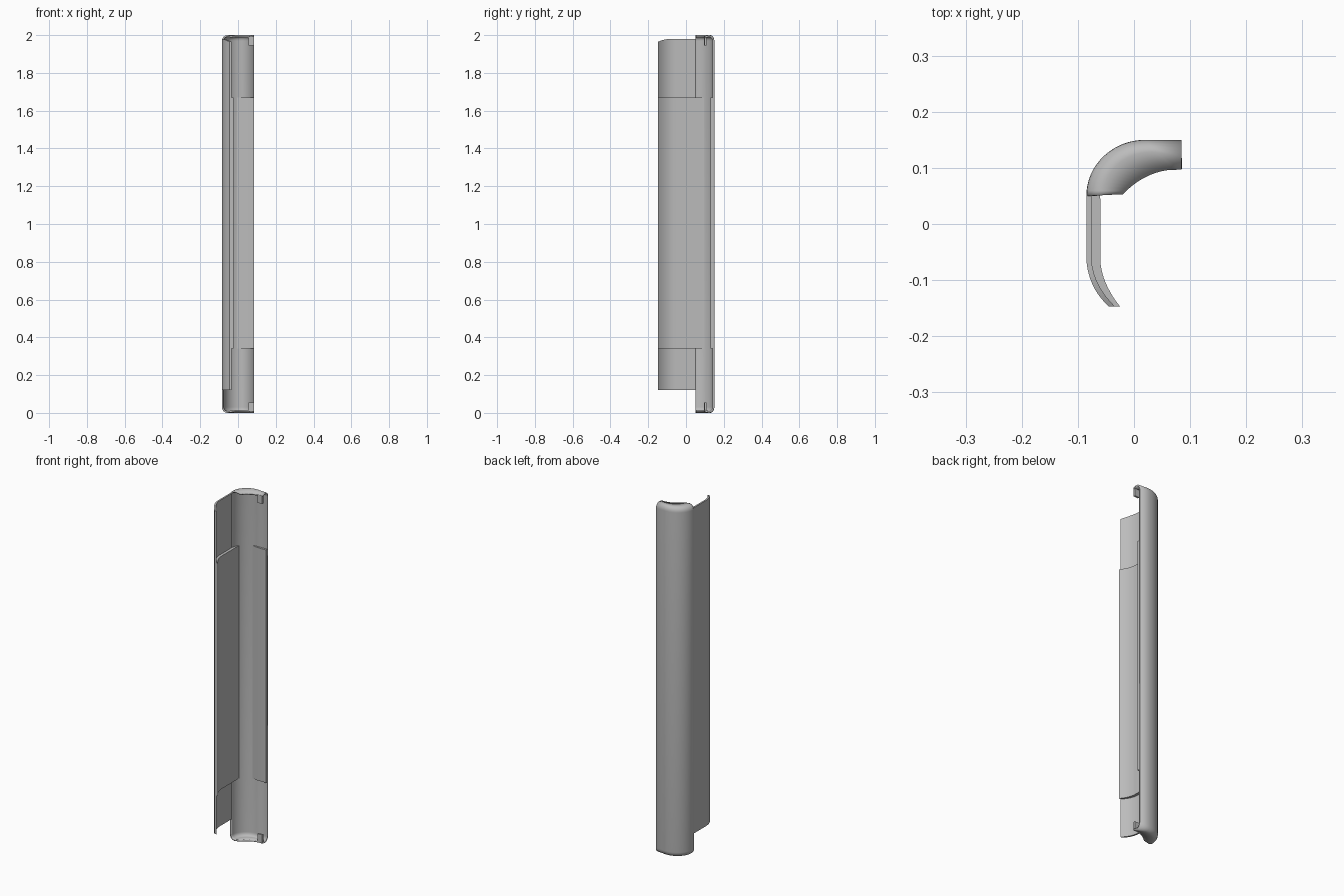
import bpy, bmesh, math
from mathutils import Vector

cube = bpy.data.objects.get("Cube")
if cube:
    bpy.data.objects.remove(cube, do_unlink=True)

grey = bpy.data.materials.new("plain grey")
grey.use_nodes = True
COLOUR = (0.5, 0.5, 0.5, 1)
grey.diffuse_color = COLOUR
grey.node_tree.nodes["Principled BSDF"].inputs["Base Color"].default_value = COLOUR


def add_object(name, bm, angle=35):
    mesh = bpy.data.meshes.new(name)
    bm.to_mesh(mesh)
    bm.free()
    mesh.materials.append(grey)
    ob = bpy.data.objects.new(name, mesh)
    bpy.context.collection.objects.link(ob)
    bpy.ops.object.select_all(action='DESELECT')
    ob.select_set(True)
    bpy.context.view_layer.objects.active = ob
    bpy.ops.object.shade_smooth_by_angle(angle=math.radians(angle))
    return ob


def band(name, outer, inner, z0, z1):
    """Upright band between two matching paths; z1 may depend on y."""
    bm = bmesh.new()
    rings = []
    for o, i in zip(outer, inner):
        rings.append([bm.verts.new((p[0], p[1], z)) for p, z in
                      ((o, z0), (o, z1(o[1])), (i, z1(i[1])), (i, z0))])
    for a, b in zip(rings, rings[1:]):
        for k in range(4):
            n = (k + 1) % 4
            bm.faces.new((a[k], a[n], b[n], b[k]))
    bm.faces.new(rings[0])
    bm.faces.new(rings[-1][::-1])
    bmesh.ops.recalc_face_normals(bm, faces=bm.faces)
    return add_object(name, bm)


def arc(angle, inset=0.0):
    a = math.radians(angle)
    return (0.02 + (0.105 - inset) * math.cos(a), 0.05 + (0.1 - inset) * math.sin(a))


def bezier(p, steps):
    pts = []
    for s in range(steps + 1):
        t = s / steps
        pts.append(tuple((1 - t) ** 2 * a + 2 * t * (1 - t) * b + t * t * c
                         for a, b, c in zip(*p)))
    return pts


# Rounded back shell with a curled cap at both ends
STEPS = 16
outline = [arc(180 - 90 * s / STEPS) for s in range(STEPS + 1)] + [(0.085, 0.15)]
cap_edge = bezier([(-0.02, 0.053), (0.02, 0.094), (0.07, 0.097)], STEPS) + [(0.085, 0.097)]
RADIUS = 0.03
bm = bmesh.new()
columns = []
for o, e in zip(outline, cap_edge):
    o, e = Vector(o), Vector(e)
    inward = (e - o).normalized()
    half = [(e, 0.006)]
    for k in range(7):
        a = math.radians(90 - 15 * k)
        half.append((o + inward * RADIUS * (1 - math.cos(a)), RADIUS * (1 - math.sin(a))))
    rows = half + [(p, 2 - z) for p, z in reversed(half)]
    columns.append([bm.verts.new((p.x, p.y, z)) for p, z in rows])
for a, b in zip(columns, columns[1:]):
    for k in range(len(a) - 1):
        bm.faces.new((a[k], a[k + 1], b[k + 1], b[k]))
shell = add_object("back_shell", bm)
solid = shell.modifiers.new("wall", 'SOLIDIFY')
solid.thickness = 0.009
solid.offset = -1


# Front lip, its thin wall curling inwards
def lip_top(y):
    return 1.98 - 0.015 * max(0, (-y - 0.08) / 0.067) ** 2


N = 10
lip_out = [(-0.085, 0.054)] + bezier([(-0.085, -0.06), (-0.083, -0.112), (-0.045, -0.147)], N)
lip_mid = [(-0.076, 0.054)] + bezier([(-0.076, -0.06), (-0.074, -0.108), (-0.034, -0.147)], N)
lip_in = [(-0.06, 0.04)] + bezier([(-0.06, -0.065), (-0.058, -0.105), (-0.025, -0.147)], N)
band("front_lip", lip_out, lip_mid, 0.12, lip_top)

# Thicker inner pads along the middle
PAD_LOW, PAD_HIGH = 0.34, 1.67
band("lip_pad", [arc(150, 0.008)] + lip_mid, [arc(149, 0.01)] + lip_in,
     PAD_LOW, lambda y: PAD_HIGH)
band("back_pad", [arc(105, 0.008), arc(90, 0.008), (0.085, 0.142)],
     [arc(105, 0.01), (0.03, 0.13), (0.085, 0.13)], PAD_LOW, lambda y: PAD_HIGH)

# Small hooks hanging from the cap edges
for name, low, high in (("top_hook", 1.945, 1.992), ("bottom_hook", 0.008, 0.055)):
    band(name, [(0.055, 0.107), (0.085, 0.108)], [(0.055, 0.096), (0.085, 0.097)],
         low, lambda y, h=high: h)
